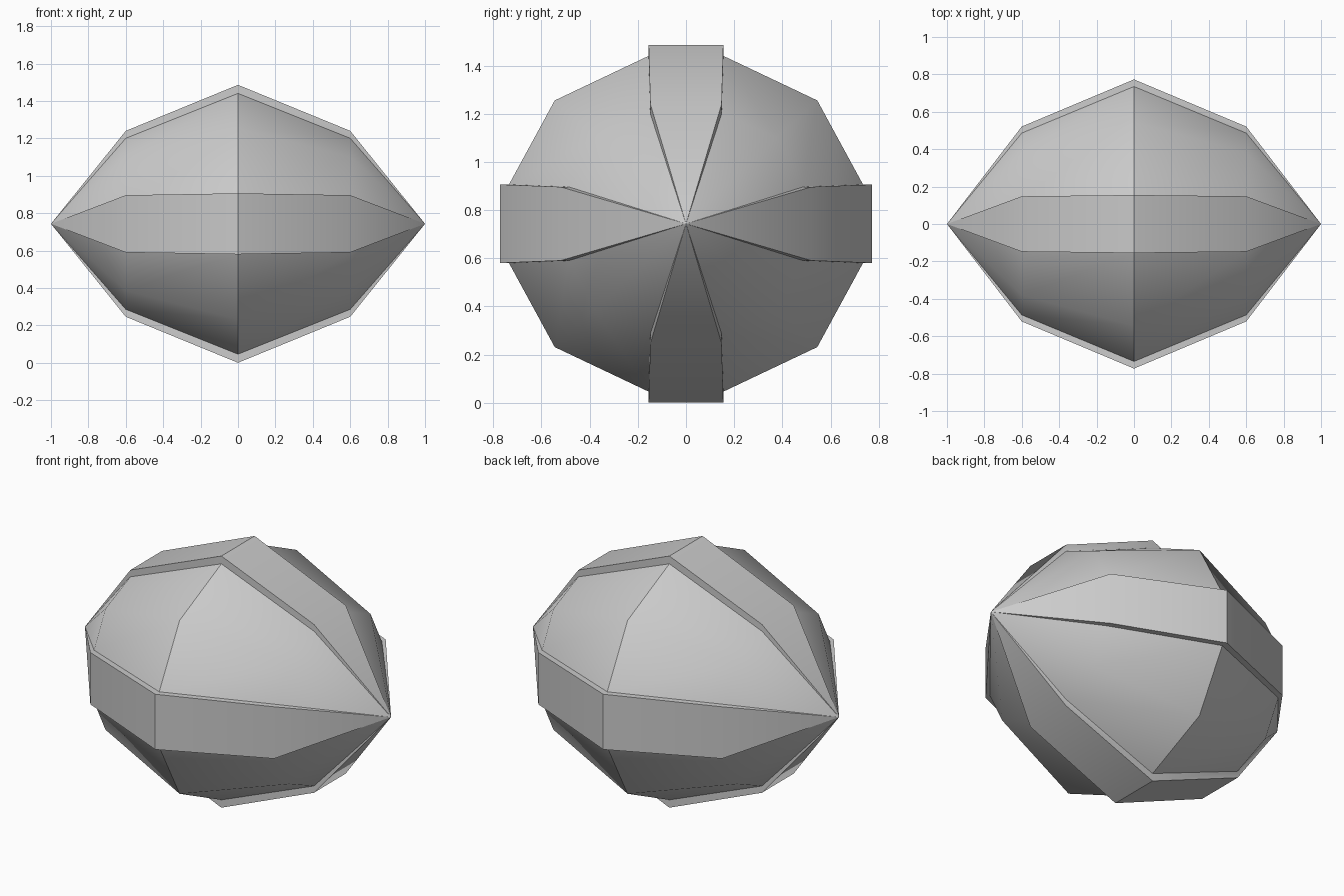
import bpy, bmesh, math

if "Cube" in bpy.data.objects:
    bpy.data.objects.remove(bpy.data.objects["Cube"])

CENTRE_Z = 0.743

# Quarter cross-sections (y, z from centre): top band edge, groove, facet corner, groove, side band edge
MIDDLE = [(0.155, 0.743), (0.155, 0.697), (0.545, 0.512), (0.735, 0.163), (0.773, 0.163)]
SHOULDER = [(0.148, 0.497), (0.148, 0.457), (0.380, 0.357), (0.486, 0.153), (0.521, 0.153)]


def full_ring(q):
    """Mirror a quarter section into a closed loop."""
    right = q + [(y, -z) for y, z in reversed(q)]
    return right + [(-y, z) for y, z in reversed(right)]


# Faceted spindle body with four raised bands
bm = bmesh.new()
rings = []
for x, section in ((-0.6, SHOULDER), (0.0, MIDDLE), (0.6, SHOULDER)):
    rings.append([bm.verts.new((x, y, z + CENTRE_Z)) for y, z in full_ring(section)])

# Walls between the sections
n = len(rings[0])
for a, b in zip(rings, rings[1:]):
    for i in range(n):
        j = (i + 1) % n
        bm.faces.new((a[i], a[j], b[j], b[i]))

# Pointed ends
for ring, x in ((rings[0], -1.0), (rings[-1], 1.0)):
    tip = bm.verts.new((x, 0, CENTRE_Z))
    for i in range(n):
        bm.faces.new((ring[i], ring[(i + 1) % n], tip))

bmesh.ops.recalc_face_normals(bm, faces=bm.faces)
mesh = bpy.data.meshes.new("banded_spindle")
bm.to_mesh(mesh)
bm.free()
body = bpy.data.objects.new("banded_spindle", mesh)
bpy.context.collection.objects.link(body)

# Soft facets, crisp band edges and middle crease
bpy.context.view_layer.objects.active = body
body.select_set(True)
bpy.ops.object.shade_smooth_by_angle(angle=math.radians(35))
